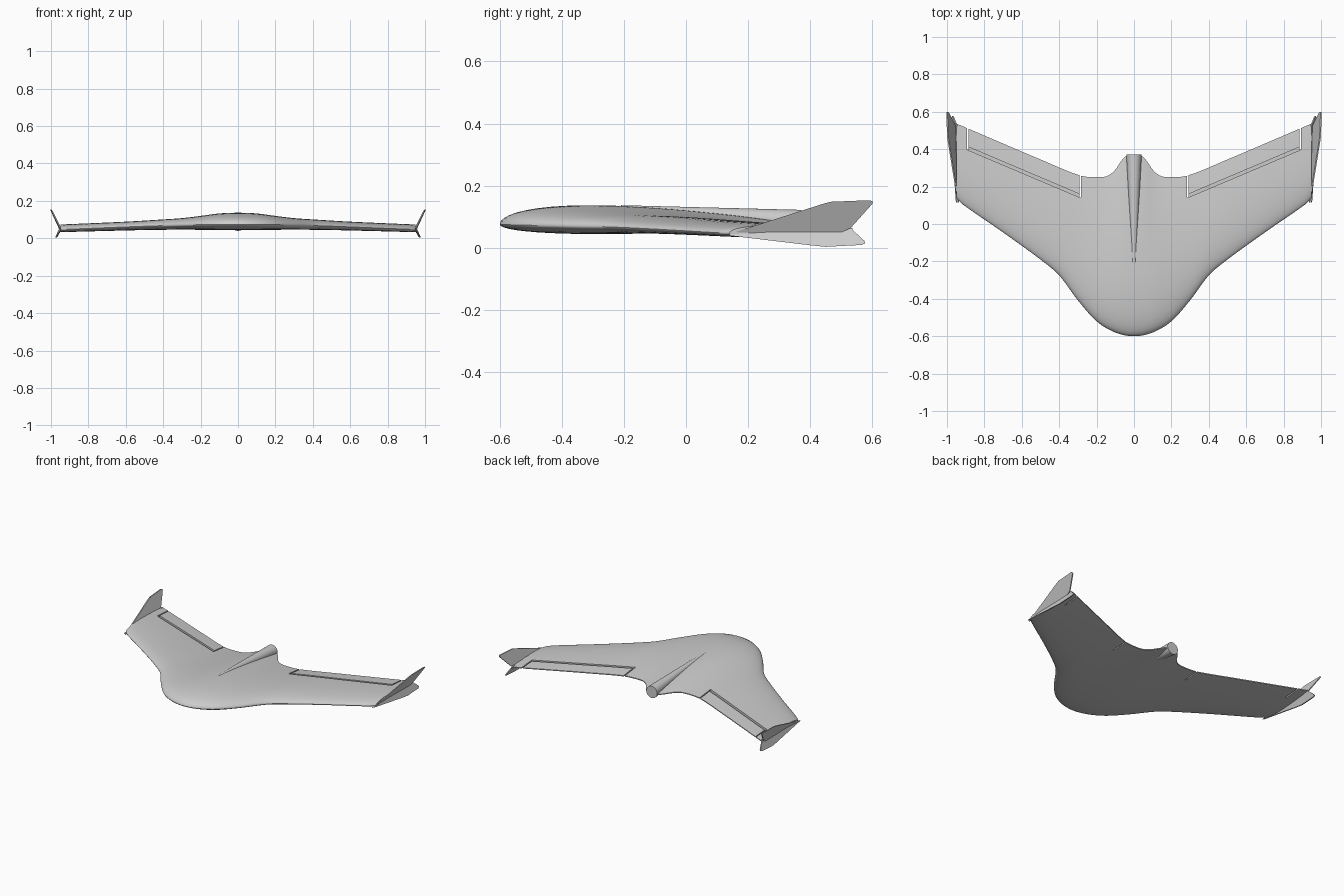
import bpy, bmesh, math
from mathutils import Vector

if "Cube" in bpy.data.objects:
    bpy.data.objects.remove(bpy.data.objects["Cube"])

# Half-span tables: (x, value)
LEAD = [(0, -.6), (.1, -.58), (.2, -.52), (.3, -.408), (.4, -.275), (.5, -.19), (.7, -.045), (.92, .108), (.95, .14)]
TRAIL = [(0, .37), (.04, .365), (.07, .335), (.1, .29), (.14, .258), (.2, .25), (.29, .26), (.5, .345), (.95, .537)]
TOP = [(0, .136), (.1, .132), (.2, .119), (.3, .107), (.4, .1), (.6, .088), (.95, .072)]
BOTTOM = [(0, .045), (.3, .047), (.5, .045), (.95, .034)]
NOSE_Z = [(0, .075), (.4, .068), (.95, .047)]
TAIL_Z = [(0, .072), (.4, .069), (.95, .06)]


def smooth(table, x):
    """Cubic interpolation of a table that is symmetric about x = 0."""
    x = abs(x)
    p = [(-table[1][0], table[1][1])] + table + [(2 * table[-1][0] - table[-2][0], 2 * table[-1][1] - table[-2][1])]
    i = 1
    while i < len(p) - 3 and x > p[i + 1][0]:
        i += 1
    slope = lambda k: (p[k + 1][1] - p[k - 1][1]) / (p[k + 1][0] - p[k - 1][0])
    h = p[i + 1][0] - p[i][0]
    t = (x - p[i][0]) / h
    return ((2*t**3 - 3*t*t + 1) * p[i][1] + (t**3 - 2*t*t + t) * h * slope(i)
            + (3*t*t - 2*t**3) * p[i + 1][1] + (t**3 - t*t) * h * slope(i + 1))


def skin(x, t, upper):
    """Point on the wing surface at span x and chord fraction t."""
    f = (1.4845*math.sqrt(t) - .63*t - 1.758*t*t + 1.4215*t**3 - .518*t**4) / .5
    a, b = smooth(LEAD, x), smooth(TRAIL, x)
    z0, z1 = smooth(NOSE_Z, x), smooth(TAIL_Z, x)
    zm = z0 + (z1 - z0) * .3
    h = smooth(TOP, x) - zm if upper else smooth(BOTTOM, x) - zm
    return Vector((x, a + (b - a) * t, z0 + (z1 - z0) * t + h * f + (.003 if upper else -.003) * t))


def make(name, bm):
    bmesh.ops.recalc_face_normals(bm, faces=bm.faces)
    me = bpy.data.meshes.new(name)
    bm.to_mesh(me)
    bm.free()
    ob = bpy.data.objects.new(name, me)
    bpy.context.collection.objects.link(ob)
    return ob


def loft(name, rings):
    bm = bmesh.new()
    vs = [[bm.verts.new(p) for p in r] for r in rings]
    n = len(vs[0])
    for a, b in zip(vs, vs[1:]):
        for i in range(n):
            bm.faces.new((a[i], a[(i + 1) % n], b[(i + 1) % n], b[i]))
    bm.faces.new(vs[0])
    bm.faces.new(vs[-1])
    return make(name, bm)


def prism(bm, base, top):
    """Closed solid between two matching outlines."""
    a, b = [bm.verts.new(p) for p in base], [bm.verts.new(p) for p in top]
    n = len(a)
    for i in range(n):
        bm.faces.new((a[i], a[(i + 1) % n], b[(i + 1) % n], b[i]))
    bm.faces.new(a)
    bm.faces.new(b)


def flip(points, s):
    return [(s * p[0], p[1], p[2]) for p in points]


def finish(ob, angle=35):
    bpy.ops.object.select_all(action='DESELECT')
    ob.select_set(True)
    bpy.context.view_layer.objects.active = ob
    bpy.ops.object.shade_smooth_by_angle(angle=math.radians(angle))


# Blended body and wing
N, S = 26, 72
ts = [(1 - math.cos(math.pi * i / N)) / 2 for i in range(N + 1)]
rings = []
for k in range(-S, S + 1):
    x = .95 * k / S
    rings.append([skin(x, t, True) for t in reversed(ts)] + [skin(x, t, False) for t in ts[1:]])
wing = loft("flying_wing", rings)

# Elevon hinge grooves and end gaps
A, B = Vector((.288, .15)), Vector((.888, .404))
side = Vector((-(B - A).y, (B - A).x)).normalized() * .008
grooves, gaps = bmesh.new(), bmesh.new()


def floor_z(p):
    a, b = smooth(LEAD, p.x), smooth(TRAIL, p.x)
    return skin(p.x, (p.y - a) / (b - a), False).z + .005


for s in (-1, 1):
    base = [(q.x, q.y, floor_z(p)) for p, q in ((A, A - side), (B, B - side), (B, B + side), (A, A + side))]
    prism(grooves, flip(base, s), flip([(p[0], p[1], .2) for p in base], s))
    for x, y in ((A.x, A.y - .008), (B.x, B.y - .006)):
        box = [(x - .004, y), (x + .004, y), (x + .004, .7), (x - .004, .7)]
        prism(gaps, flip([(*p, -.1) for p in box], s), flip([(*p, .25) for p in box], s))
bpy.context.view_layer.objects.active = wing
for cutter in (make("hinge_groove_cutter", grooves), make("elevon_gap_cutter", gaps)):
    cutter.hide_render = True
    mod = wing.modifiers.new("cut", 'BOOLEAN')
    mod.operation, mod.solver, mod.object = 'DIFFERENCE', 'EXACT', cutter
    bpy.ops.object.modifier_apply(modifier=mod.name)
    bpy.data.objects.remove(cutter)
finish(wing)

# Tail pod with its tapering spine
rings = []
for i in range(13):
    u = i / 12
    r, top = .01 + .031 * u, .137 - .015 * u
    rings.append([(r * math.cos(a), -.21 + .582 * u, top - r + r * math.sin(a))
                  for a in (math.tau * j / 40 for j in range(40))])
finish(loft("tail_pod", rings))

# Winglets: outlines in (y, z), leaning outward
UPPER = [(.115, .037), (.44, .141), (.465, .148), (.59, .153), (.6, .15), (.6, .141), (.53, .063), (.5, .05)]
LOWER = [(.115, .042), (.4, .008), (.45, .003), (.565, .009), (.577, .014), (.575, .022), (.525, .068), (.4, .058)]
for s, label in ((-1, "left"), (1, "right")):
    for part, outline, lean in (("upper", UPPER, .44), ("lower", LOWER, -.42)):
        bm = bmesh.new()
        pts = [(.946 + .008 * (y - .115) / .4 + (z - .05) * lean, y, z) for y, z in outline]
        prism(bm, flip([(x - .004, y, z) for x, y, z in pts], s), flip([(x + .003, y, z) for x, y, z in pts], s))
        bmesh.ops.triangulate(bm, faces=[f for f in bm.faces if len(f.verts) > 4])
        finish(make(f"{part}_winglet_{label}", bm))
